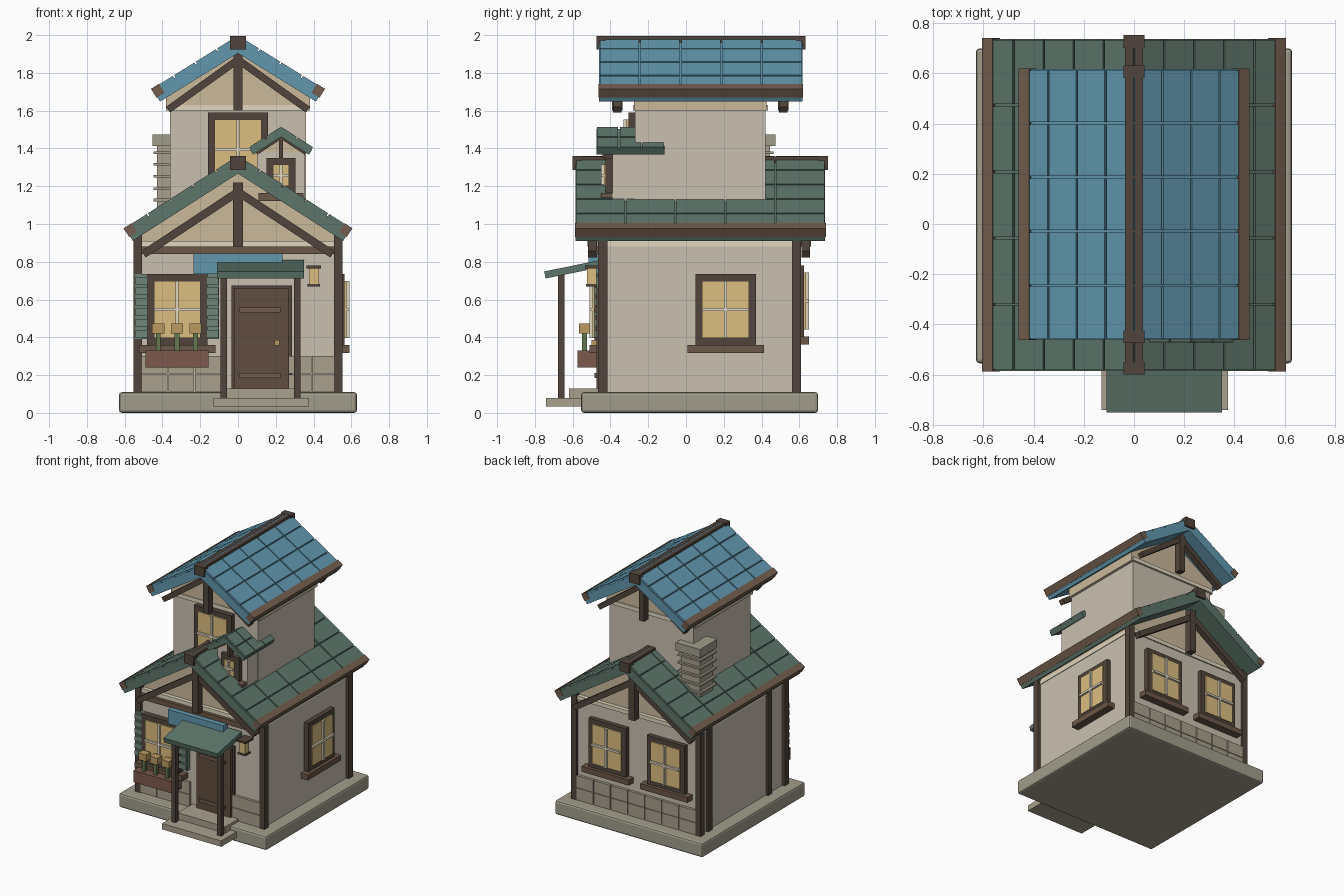
import bpy, bmesh, math
from mathutils import Matrix, Vector

if "Cube" in bpy.data.objects:
    bpy.data.objects.remove(bpy.data.objects["Cube"])

COL = dict(stone=(.36, .34, .26), block=(.40, .35, .27), wall=(.60, .53, .44), tan=(.60, .49, .33),
           dark=(.085, .06, .045), brown=(.15, .095, .065), trim=(.17, .11, .075), door=(.12, .075, .05),
           blue=(.12, .31, .42), green=(.11, .18, .145), shutter=(.16, .24, .19), gold=(.72, .52, .22),
           cream=(.75, .68, .52), red=(.20, .10, .075), stem=(.13, .19, .08), brass=(.5, .32, .12))
MATS = {}


def mat(key):
    if key not in MATS:
        MATS[key] = bpy.data.materials.new(key)
        MATS[key].diffuse_color = (*COL[key], 1)
    return MATS[key]


def finish(name, bm, key, bevel=0):
    bmesh.ops.recalc_face_normals(bm, faces=bm.faces)
    me = bpy.data.meshes.new(name)
    bm.to_mesh(me)
    bm.free()
    me.materials.append(mat(key))
    ob = bpy.data.objects.new(name, me)
    bpy.context.collection.objects.link(ob)
    if bevel:
        m = ob.modifiers.new("bevel", 'BEVEL')
        m.width, m.segments = bevel, 2
    return ob


def put(bm, c, s, rot=None):
    m = Matrix.Translation(c) @ (rot or Matrix()) @ Matrix.Diagonal((*s, 1))
    bmesh.ops.create_cube(bm, size=1, matrix=m)


def boxes(name, key, ranges, bevel=0):
    """One object from boxes given as (x0, x1, y0, y1, z0, z1)."""
    bm = bmesh.new()
    for a, b, c, d, e, f in ranges:
        put(bm, ((a + b) / 2, (c + d) / 2, (e + f) / 2), (b - a, d - c, f - e))
    return finish(name, bm, key, bevel)


def prism(name, key, pts, y0, y1):
    """x-z profile extruded along y."""
    bm = bmesh.new()
    f = bm.faces.new([bm.verts.new((x, y0, z)) for x, z in pts])
    r = bmesh.ops.extrude_face_region(bm, geom=[f])
    bmesh.ops.translate(bm, vec=(0, y1 - y0, 0), verts=[v for v in r['geom'] if isinstance(v, bmesh.types.BMVert)])
    return finish(name, bm, key)


def roof(name, key, cx, apex, slope, half, thick, y0, y1, rows, cols, trim):
    """Two sloping slabs covered with tiles, eave boards and a ridge beam."""
    a, tile = math.atan(slope), .014
    L, cy = half / math.cos(a), (y0 + y1) / 2
    slab, tiles, eave = bmesh.new(), bmesh.new(), bmesh.new()
    for s in (-1, 1):
        R = Matrix.Rotation(s * a, 4, 'Y')
        along, n = Vector((s * math.cos(a), 0, -math.sin(a))), Vector((s * math.sin(a), 0, math.cos(a)))
        top = Vector((cx, cy, apex))
        put(slab, top + along * L / 2 - n * (tile + (thick - tile) / 2), (L, y1 - y0, thick - tile), R)
        dl, dy = L / rows, (y1 - y0) / cols
        for i in range(rows):
            for j in range(cols):
                p = top + along * dl * (i + .5) - n * tile / 2
                p.y = y0 + dy * (j + .5)
                put(tiles, p, (dl - .008, dy - .009, tile), R)
        if trim:
            put(eave, top + along * (L - .02) - n * .025, (.05, y1 - y0 + .006, .055), R)
    finish(name + "_slabs", slab, key)
    finish(name + "_tiles", tiles, key)
    if trim:
        finish(name + "_eave_boards", eave, 'trim')
        boxes(name + "_ridge_beam", 'dark', [(cx - .035, cx + .035, y0, y1, apex - .06, apex - .004)])
        boxes(name + "_ridge_ends", 'dark', [(cx - .042, cx + .042, y, y + .05, apex - .075, apex - .002)
                                             for y in (y0 - .015, y1 - .035)])
    else:
        eave.free()


def beams(name, cx, ys, half, z0, z1, kz0, kz1, w):
    """King post and two diagonal braces at each gable."""
    bm = bmesh.new()
    for y in ys:
        put(bm, (cx, y, (kz0 + kz1) / 2), (w * 1.2, .055, kz1 - kz0))
        for s in (-1, 1):
            R = Matrix.Rotation(s * math.atan2(z1 - z0, half), 4, 'Y')
            put(bm, (cx + s * half / 2, y, (z0 + z1) / 2), (math.hypot(half, z1 - z0), .045, w), R)
    finish(name, bm, 'dark')


def window(name, pos, turn, w, h, sill=True):
    """Framed window facing -y at its own origin (bottom centre), then turned."""
    M = Matrix.Translation(pos) @ Matrix.Rotation(turn, 4, 'Z')
    g, t, k = w / 2, .036, w / 2 - .036
    fr = [(-g, -k, -.035, .01, 0, h), (k, g, -.035, .01, 0, h), (-g, g, -.035, .01, 0, t), (-g, g, -.035, .01, h - t, h)]
    obs = [boxes(name + "_frame", 'dark', fr),
           boxes(name + "_glass", 'gold', [(-k, k, -.045, 0, t, h - t)]),
           boxes(name + "_muntins", 'cream', [(-.008, .008, -.06, -.04, t, h - t),
                                              (-k, k, -.06, -.04, h / 2 - .008, h / 2 + .008)])]
    if sill:
        obs.append(boxes(name + "_sill", 'brown', [(-g - .042, g + .042, -.06, .01, -.042, 0)]))
    for o in obs:
        o.matrix_world = M


# Foundation and steps
boxes("foundation", 'stone', [(-.63, .63, -.555, .70, 0, .11)], .015)
boxes("entrance_steps", 'block', [(-.13, .375, -.74, -.5, .035, .08), (-.08, .325, -.62, -.43, .08, .13)])

# Ground floor walls, posts, timber
YF, YB, WX = -.44, .59, .53
boxes("ground_walls", 'wall', [(-WX, WX, YF, YB, .1, .89)])
boxes("wall_plate", 'cream', [(-.535, .535, YF - .01, YB + .01, .88, .91)])
boxes("corner_posts", 'dark', [(s * WX - .022, s * WX + .022, y - .025, y + .025, .11, .96)
                               for s in (-1, 1) for y in (YF, YB - .005)])
boxes("left_wall_studs", 'dark', [(-.55, -.52, y - .025, y + .025, .11, .93) for y in (-.24, .49)])
boxes("front_tie_beam", 'brown', [(-.51, .51, -.475, -.43, .84, .88)])
prism("ground_gable", 'tan', [(-.53, .9), (.53, .9), (.53, .94), (0, 1.28), (-.53, .94)], YF + .02, YB - .02)
beams("ground_gable_braces", 0, (-.495, .635), .5, .84, 1.17, .88, 1.22, .042)
roof("lower_roof", 'green', 0, 1.362, .64, .60, .08, -.585, .737, 5, 5, True)

# Stone skirting, front and back
front = [(-.508 + .14 * i, -.373 + .14 * i, YF - .02, YF + .01, z, z + .092) for i in range(3) for z in (.112, .208)]
front += [(x, x + .12, YF - .02, YF + .01, z, z + .092) for x in (.27, .392) for z in (.112, .208)]
back = [(-.508 + .1455 * i, -.368 + .1455 * i, YB - .01, YB + .02, z, z + .092) for i in range(7) for z in (.112, .208)]
boxes("stone_skirting", 'block', front + back)

# Upper floor
boxes("upper_walls", 'wall', [(-.36, .36, -.27, .42, 1.0, 1.61)])
boxes("upper_wall_plate", 'cream', [(-.37, .37, -.28, .435, 1.6, 1.63)])
prism("upper_gable", 'tan', [(-.38, 1.6), (.38, 1.6), (.38, 1.69), (0, 1.92), (-.38, 1.69)], -.275, .425)
beams("upper_gable_braces", 0, (-.365, .515), .37, 1.605, 1.87, 1.6, 1.92, .038)
roof("upper_roof", 'blue', 0, 1.998, .62, .455, .08, -.46, .617, 4, 5, True)

# Dormer
boxes("dormer_body", 'wall', [(.1, .355, -.39, -.2, 1.08, 1.38)])
prism("dormer_gable", 'tan', [(.1, 1.37), (.355, 1.37), (.355, 1.395), (.228, 1.475), (.1, 1.395)], -.39, -.2)
beams("dormer_braces", .228, (-.415,), .13, 1.375, 1.46, 1.35, 1.47, .018)
roof("dormer_roof", 'green', .228, 1.515, .64, .172, .045, -.475, -.115, 2, 3, False)

# Chimney
boxes("chimney_shaft", 'block', [(-.43, -.27, .285, .445, 1.0, 1.42)])
boxes("chimney_bands", 'stone', [(-.448, -.252, .267, .463, z, z + .014) for z in (1.12, 1.18, 1.245, 1.31, 1.37)])
boxes("chimney_cap", 'stone', [(-.452, -.245, .265, .475, 1.412, 1.475)])

# Windows
window("front_window", (-.322, YF - .01, .36), 0, .32, .375)
window("right_window", (WX, .21, .36), math.pi / 2, .32, .375)
for nm, x in (("back_window_a", -.265), ("back_window_b", .235)):
    window(nm, (x, YB, .405), math.pi, .32, .375)
window("upper_window", (0, -.27, 1.2), 0, .32, .39, False)
window("dormer_window", (.228, -.39, 1.165), 0, .155, .185)

# Shutters with slats
for nm, x in (("shutter_left", -.512), ("shutter_right", -.133)):
    boxes(nm, 'shutter', [(x - .033, x + .033, -.472, -.43, .39, .735)]
          + [(x - .03, x + .03, -.487, -.46, .40 + .056 * i, .44 + .056 * i) for i in range(6)])

# Flower box
boxes("flower_box", 'red', [(-.49, -.155, -.575, -.47, .24, .33)])
xs = (-.422, -.323, -.225)
boxes("flower_stems", 'stem', [(x - .012, x + .012, -.55, -.525, .32, .44) for x in xs])
boxes("flower_heads", 'brass', [(x - .032, x + .032, -.567, -.508, .42, .472) for x in xs])

# Door
boxes("door_surround", 'dark', [(-.035, .285, -.45, -.43, .13, .675)])
boxes("door", 'door', [(-.02, .27, -.475, -.43, .13, .66)])
boxes("door_straps", 'trim', [(.005, .225, -.485, -.47, z, z + .026) for z in (.185, .532)])
boxes("door_knob", 'brass', [(.192, .22, -.5, -.47, .358, .386)])

# Porch
boxes("porch_posts", 'dark', [(x, x + .034, -.677, -.643, .075, .75) for x in (-.093, .297)])
bm = bmesh.new()
put(bm, (.12, -.6, .76), (.46, .30, .038), Matrix.Rotation(.2, 4, 'X'))
finish("porch_canopy", bm, 'green')
boxes("blank_blue_board", 'blue', [(-.235, .235, -.515, -.465, .735, .845)])

# Lantern
boxes("lantern_body", 'gold', [(.375, .428, -.525, -.475, .68, .765)])
boxes("lantern_cap", 'dark', [(.363, .44, -.535, -.44, .765, .78), (.368, .435, -.53, -.47, .668, .682)])

for m in bpy.data.materials:
    if m.users and not m.is_grease_pencil:
        m.use_nodes = True
        m.node_tree.nodes["Principled BSDF"].inputs["Base Color"].default_value = m.diffuse_color
